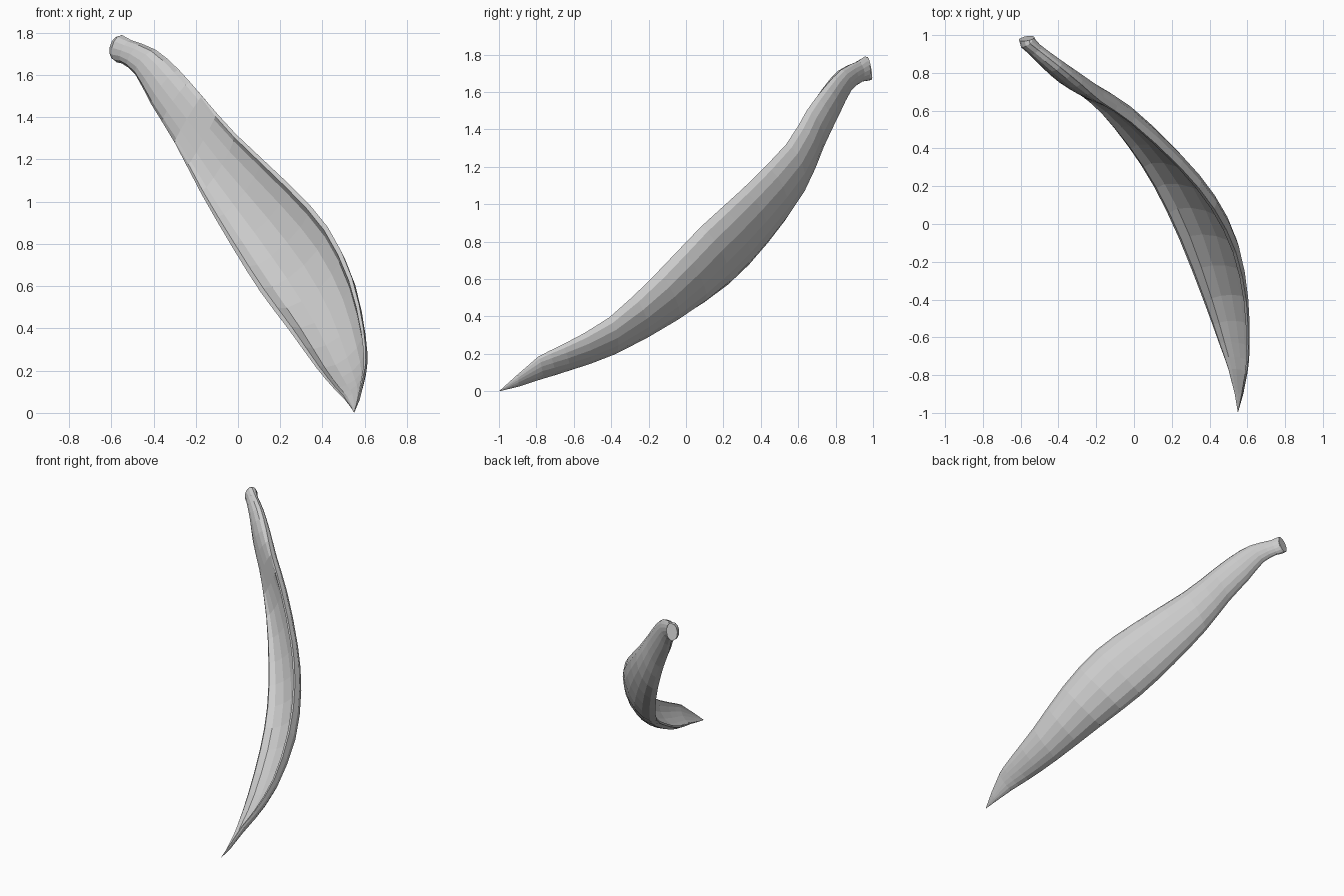
import bpy, bmesh, math
from mathutils import Vector

if "Cube" in bpy.data.objects:
    bpy.data.objects.remove(bpy.data.objects["Cube"])

# Stations from tip to stem: lower rim, upper rim, back depth, front bulge (negative = hollow)
STATIONS = [
    ((.535, -.90, .025), (.575, -.90, .09), .018, -.012),
    ((.50, -.77, .07), (.595, -.79, .185), .035, -.028),
    ((.45, -.63, .12), (.605, -.66, .25), .055, -.046),
    ((.37, -.41, .215), (.595, -.41, .395), .09, -.07),
    ((.24, -.08, .395), (.54, -.15, .64), .12, -.085),
    ((.105, .20, .575), (.425, .08, .88), .112, -.08),
    ((-.03, .41, .79), (.245, .30, 1.08), .10, -.065),
    ((-.175, .59, 1.04), (-.01, .535, 1.32), .09, -.035),
    ((-.30, .70, 1.28), (-.17, .645, 1.50), .075, .01),
    ((-.41, .79, 1.46), (-.28, .74, 1.625), .06, .035),
    ((-.485, .865, 1.60), (-.39, .83, 1.72), .045, .04),
    ((-.55, .935, 1.655), (-.505, .92, 1.765), .036, .036),
    ((-.575, .968, 1.66), (-.55, .955, 1.79), .042, .04),
    ((-.58, .992, 1.665), (-.555, .972, 1.787), .04, .038),
]
TIP = Vector((.55, -1.0, 0))
BACK, FRONT = 8, 6


def densify(rows):
    """Add one smoothly interpolated station between the body stations."""
    flat = [list(s[0]) + list(s[1]) + [s[2], s[3]] for s in rows]
    out = []
    for i, b in enumerate(flat):
        out.append(b)
        if 1 <= i < 11:
            a, c, d = flat[i - 1], flat[i + 1], flat[i + 2]
            out.append([(9 * (q + r) - p - s) / 16 for p, q, r, s in zip(a, b, c, d)])
    return out


rows = densify(STATIONS)
mids = [(Vector(r[:3]) + Vector(r[3:6])) / 2 for r in rows]


def section(i):
    """Closed crescent or round cross-section at one station."""
    low, high = Vector(rows[i][:3]), Vector(rows[i][3:6])
    back, front = rows[i][6:]
    half = (high - low) / 2
    before = mids[i - 1] if i else TIP
    after = mids[min(i + 1, len(mids) - 1)]
    normal = (after - before).cross(half).normalized()
    pts = []
    for k in range(BACK):
        a = math.pi * k / BACK
        pts.append(mids[i] - half * math.cos(a) + normal * back * math.sin(a))
    pts.append(mids[i] + half)
    inset = .9 if front < 0 else .95  # thickness of the rim
    for k in range(FRONT + 1):
        a = math.pi * k / FRONT
        pts.append(mids[i] + half * inset * math.cos(a)
                   - normal * (front * math.sin(a) + .004))
    return pts


# Curved peel body, pointed at the tip and capped at the stem
bm = bmesh.new()
rings = [[bm.verts.new(p) for p in section(i)] for i in range(len(rows))]
tip = bm.verts.new(TIP)
n = BACK + FRONT + 2
for k in range(n):
    j = (k + 1) % n
    bm.faces.new((tip, rings[0][k], rings[0][j]))
    for a, b in zip(rings, rings[1:]):
        bm.faces.new((a[k], b[k], b[j], a[j]))
bm.faces.new(rings[-1])
bmesh.ops.recalc_face_normals(bm, faces=bm.faces)
mesh = bpy.data.meshes.new("curved_peel")
bm.to_mesh(mesh)
bm.free()
bpy.context.collection.objects.link(bpy.data.objects.new("curved_peel", mesh))
